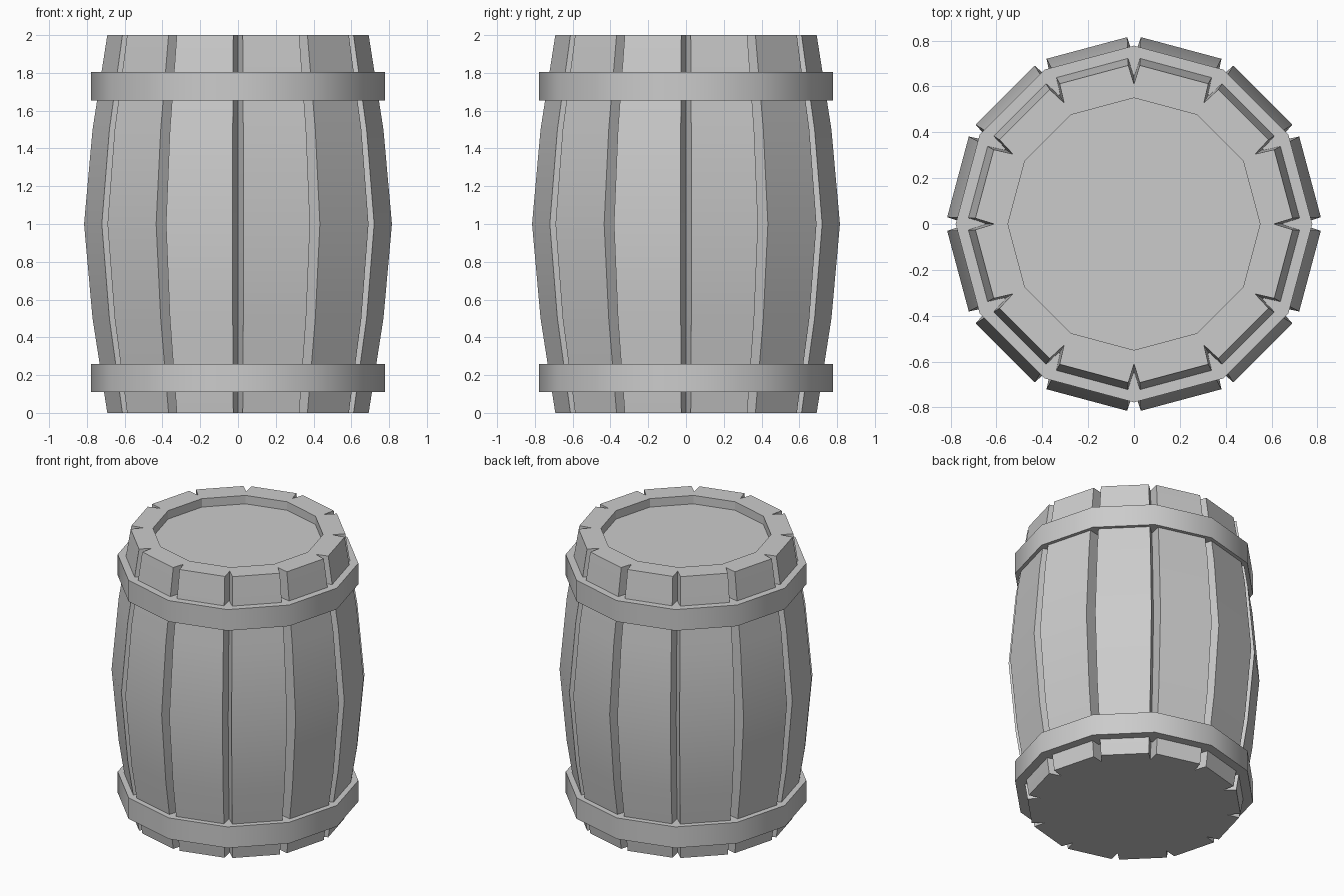
import bpy, bmesh
from math import sin, cos, pi, radians

if "Cube" in bpy.data.objects:
    bpy.data.objects.remove(bpy.data.objects["Cube"])

N = 12


def ring(bm, r, z):
    return [bm.verts.new((r * cos(2 * pi * i / N), r * sin(2 * pi * i / N), z)) for i in range(N)]


def stave_ring(bm, z, corner, gap, groove):
    # each joint: stave edge, V-groove bottom, next stave edge
    out = []
    for i in range(N):
        a = 2 * pi * i / N
        for r, t in ((corner, -gap), (groove, 0), (corner, gap)):
            out.append(bm.verts.new((r * cos(a) - t * sin(a), r * sin(a) + t * cos(a), z)))
    return out


def bridge(bm, a, b):
    n = len(a)
    for i in range(n):
        j = (i + 1) % n
        bm.faces.new((a[i], a[j], b[j], b[i]))


def finish(bm, name, angle):
    bmesh.ops.recalc_face_normals(bm, faces=bm.faces)
    me = bpy.data.meshes.new(name)
    bm.to_mesh(me)
    bm.free()
    ob = bpy.data.objects.new(name, me)
    bpy.context.collection.objects.link(ob)
    bpy.ops.object.select_all(action='DESELECT')
    ob.select_set(True)
    bpy.context.view_layer.objects.active = ob
    bpy.ops.object.shade_smooth_by_angle(angle=radians(angle))


# Barrel body: bulging staves with grooves between them
bm = bmesh.new()
profile = [(0, 0.692, 0.025, 0.61), (0.5, 0.77, 0.028, 0.685), (1, 0.815, 0.03, 0.725),
           (1.5, 0.77, 0.028, 0.685), (2, 0.692, 0.025, 0.61)]
rings = [stave_ring(bm, *p) for p in profile]
for a, b in zip(rings, rings[1:]):
    bridge(bm, a, b)
bm.faces.new(rings[0])

# Rim and recessed lid
lip, lid = ring(bm, 0.55, 2), ring(bm, 0.55, 1.94)
top = rings[-1]
for i in range(N):
    j = (i + 1) % N
    bm.faces.new((top[3 * i + 1], top[3 * i + 2], top[3 * j], top[3 * j + 1], lip[j], lip[i]))
bridge(bm, lip, lid)
bm.faces.new(lid)
finish(bm, "barrel_body", 20)

# Hoops
for name, z0, z1 in (("lower_hoop", 0.11, 0.26), ("upper_hoop", 1.655, 1.805)):
    bm = bmesh.new()
    loops = [ring(bm, r, z) for r, z in ((0.778, z0), (0.778, z1), (0.65, z1), (0.65, z0))]
    for k in range(4):
        bridge(bm, loops[k], loops[(k + 1) % 4])
    finish(bm, name, 35)
